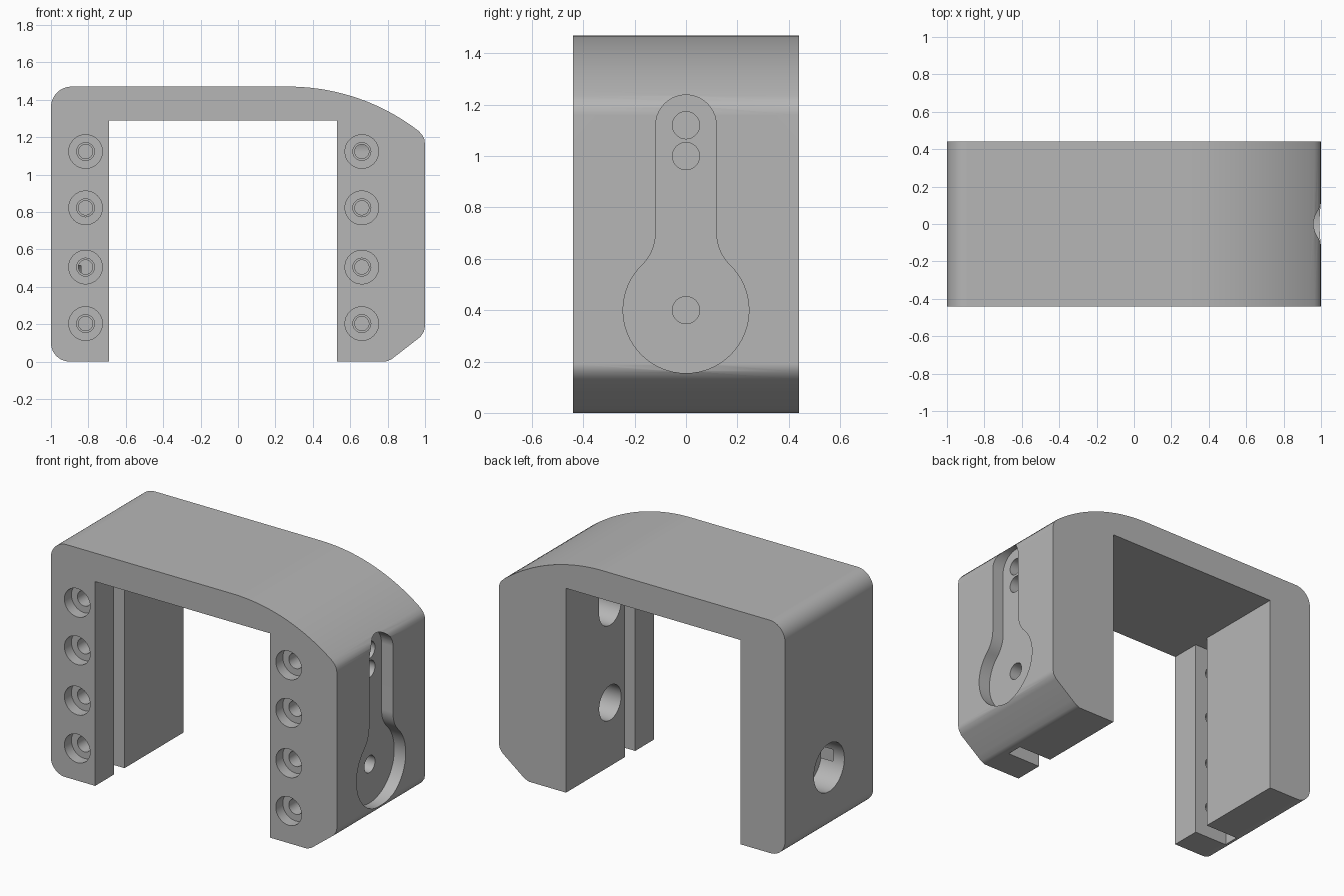
import bpy, bmesh
from math import sin, cos, radians, hypot, atan2, degrees, asin

cube = bpy.data.objects.get("Cube")
if cube:
    bpy.data.objects.remove(cube, do_unlink=True)

grey = bpy.data.materials.new("plain grey")
grey.use_nodes = True
grey.diffuse_color = (0.47, 0.47, 0.47, 1)
grey.node_tree.nodes["Principled BSDF"].inputs["Base Color"].default_value = (0.47, 0.47, 0.47, 1)


def arc(cu, cv, r, start, end, n=12):
    """Points along an arc, angles in degrees."""
    angles = [radians(start + (end - start) * i / n) for i in range(n + 1)]
    return [(cu + r * cos(a), cv + r * sin(a)) for a in angles]


def prism(name, outline, axis, near, far):
    """Extrude an outline along x (outline is y, z) or along y (outline is x, z)."""
    def place(p, d):
        return (d, p[0], p[1]) if axis == "X" else (p[0], d, p[1])
    bm = bmesh.new()
    rings = [[bm.verts.new(place(p, d)) for p in outline] for d in (near, far)]
    bm.faces.new(rings[0])
    bm.faces.new(rings[1][::-1])
    n = len(outline)
    for i in range(n):
        j = (i + 1) % n
        bm.faces.new((rings[0][j], rings[0][i], rings[1][i], rings[1][j]))
    bmesh.ops.recalc_face_normals(bm, faces=bm.faces)
    mesh = bpy.data.meshes.new(name)
    bm.to_mesh(mesh)
    bm.free()
    mesh.materials.append(grey)
    obj = bpy.data.objects.new(name, mesh)
    bpy.context.collection.objects.link(obj)
    return obj


def circle(u, v, r, n=32):
    return arc(u, v, r, 0, 360, n)[:-1]


def cut(outline, axis, near, far):
    """Subtract a prism from the bracket."""
    cutter = prism("cutter", outline, axis, near, far)
    mod = bracket.modifiers.new("cut", "BOOLEAN")
    mod.operation = "DIFFERENCE"
    mod.solver = "EXACT"
    mod.object = cutter
    bpy.ops.object.modifier_apply(modifier=mod.name)
    bpy.data.objects.remove(cutter, do_unlink=True)


# U-shaped bracket with a sloping shoulder and a chamfered foot
DEPTH, TOP, CEILING = 0.44, 1.47, 1.29
INNER_L, INNER_R = -0.69, 0.53
R = 1.14
profile = (
    [(INNER_L, 0)]
    + arc(-0.9, 0.1, 0.1, 270, 180)
    + arc(-0.89, TOP - 0.11, 0.11, 180, 90)
    + arc(0.27, TOP - R, R, 90, 52.5, 20)
    + [(0.985, 1.212), (0.996, 1.19), (1, 1.16)]
    + [(1, 0.19), (0.994, 0.16), (0.975, 0.132)]
    + [(0.85, 0.035), (0.82, 0.012), (0.79, 0)]
    + [(INNER_R, 0), (INNER_R, CEILING), (INNER_L, CEILING)]
)
bracket = prism("bracket", profile, "Y", -DEPTH, DEPTH)
bpy.context.view_layer.objects.active = bracket
bracket.select_set(True)

# Keyhole-shaped recess in the left outer side
BIG, NECK, Z0, Z1 = 0.245, 0.118, 0.4, 1.12
RISE = 0.3
FILLET = (NECK**2 + RISE**2 - BIG**2) / (2 * (BIG - NECK))
tilt = degrees(atan2(RISE, NECK + FILLET))
keyhole = (
    arc(0, Z0, BIG, 180 - tilt, 360 + tilt, 48)
    + arc(NECK + FILLET, Z0 + RISE, FILLET, 180 + tilt, 180, 8)[1:]
    + arc(0, Z1, NECK, 0, 180, 20)
    + arc(-NECK - FILLET, Z0 + RISE, FILLET, 0, -tilt, 8)[:-1]
)
FLOOR = 0.92
cut(keyhole, "X", FLOOR, 1.2)

# Cable holes in the recess, opening into wide bores on the inner face
cut(circle(0, Z0, 0.11), "X", 0.4, 0.8)
cut(arc(0, 1.0, 0.11, 180, 360, 16) + arc(0, Z1, 0.11, 0, 180, 16), "X", 0.4, 0.8)
for z in (Z0, 1.0, Z1):
    cut(circle(0, z, 0.053), "X", 0.75, 0.97)

# Blind round pocket in the right outer side
cut(circle(0, Z0, 0.152, 40), "X", -1.2, -0.84)

# Vertical slots in both inner faces
for a, b in ((-0.925, INNER_L + 0.1), (INNER_R - 0.1, 0.765)):
    cut([(a, -0.1), (b, -0.1), (b, CEILING), (a, CEILING)], "Y", -0.25, -0.147)

# Counterbored screw holes through the front into the slots
for x in (-0.815, 0.662):
    for z in (0.203, 0.505, 0.822, 1.123):
        cut(circle(x, z, 0.09), "Y", -0.6, -0.37)
        cut(circle(x, z, 0.048, 24), "Y", -0.4, -0.2)
        cut(circle(x, z, 0.038, 24), "Y", -0.2, -0.1)

# Smooth rounds with crisp edges
bpy.ops.object.shade_smooth_by_angle(angle=radians(30))
weighted = bracket.modifiers.new("flat faces", "WEIGHTED_NORMAL")
weighted.keep_sharp = True
